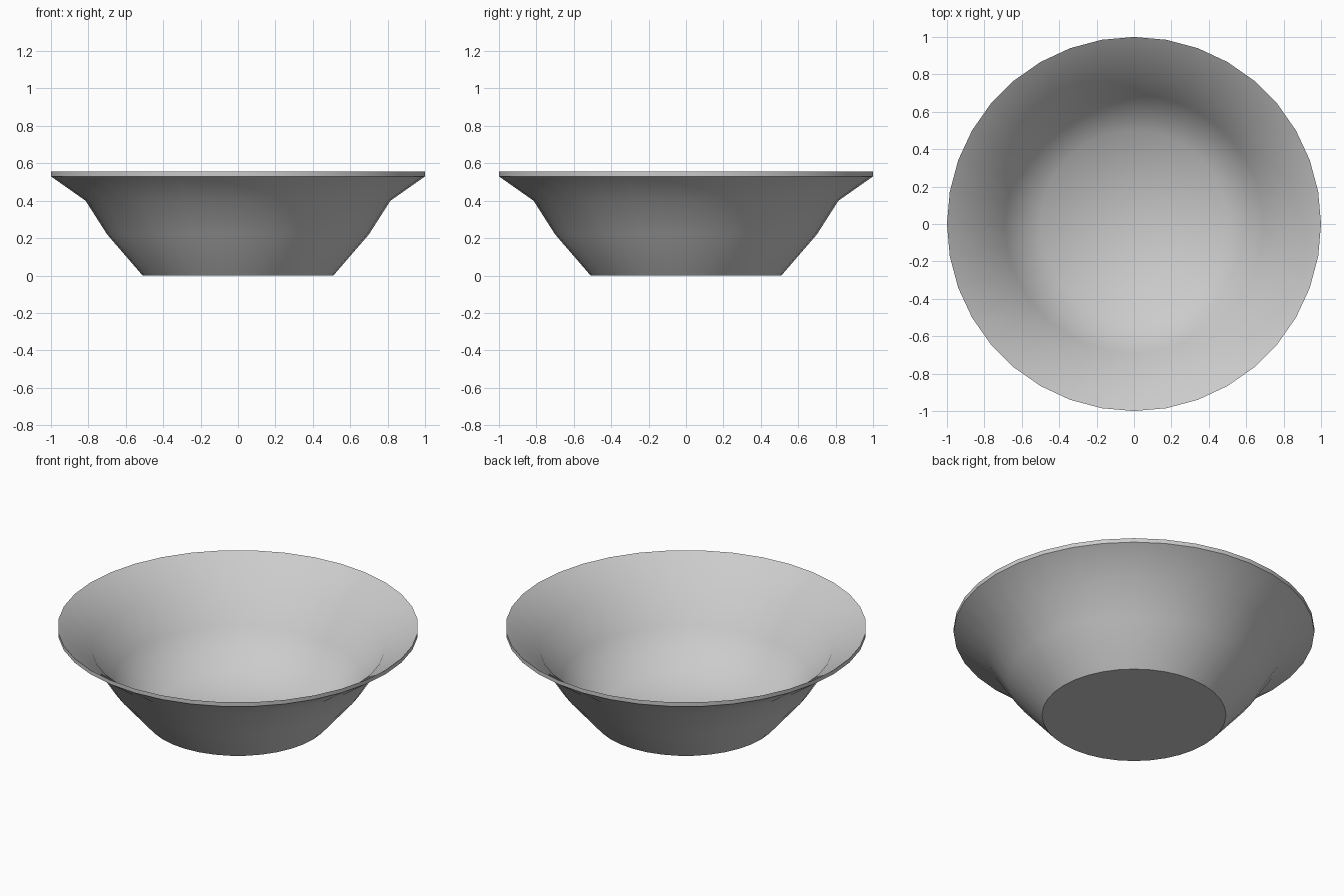
import bpy
import bmesh
from math import cos, sin, pi

cube = bpy.data.objects.get("Cube")
if cube:
    bpy.data.objects.remove(cube, do_unlink=True)

SIDES = 36
# Radius and height pairs from the foot up to the lip, then down the inside
OUTER = [(0.51, 0.0), (0.70, 0.22), (0.815, 0.40), (1.0, 0.53)]
INNER = [(1.0, 0.555), (0.81, 0.42), (0.69, 0.235), (0.50, 0.012)]

grey = bpy.data.materials.new("plain_grey")
grey.use_nodes = True
colour = (0.6, 0.6, 0.6, 1)
grey.diffuse_color = colour
grey.node_tree.nodes["Principled BSDF"].inputs["Base Color"].default_value = colour

bm = bmesh.new()


def ring(radius, height):
    return [bm.verts.new((radius * cos(2 * pi * i / SIDES),
                          radius * sin(2 * pi * i / SIDES), height))
            for i in range(SIDES)]


# Thin wall, outside and inside joined at the lip
rings = [ring(r, z) for r, z in OUTER + INNER]
for a, b in zip(rings, rings[1:]):
    for i in range(SIDES):
        j = (i + 1) % SIDES
        bm.faces.new((a[i], a[j], b[j], b[i]))

# Flat underside and inner floor
bm.faces.new(rings[0][::-1])
centre = bm.verts.new((0, 0, INNER[-1][1]))
for i in range(SIDES):
    bm.faces.new((rings[-1][i], rings[-1][(i + 1) % SIDES], centre))

# Smooth surfaces with crisp foot and lip edges
for face in bm.faces:
    face.smooth = True
for k in (0, len(OUTER) - 1, len(OUTER)):
    for i in range(SIDES):
        bm.edges.get((rings[k][i], rings[k][(i + 1) % SIDES])).smooth = False

mesh = bpy.data.meshes.new("bowl")
bm.to_mesh(mesh)
bm.free()
mesh.materials.append(grey)
bowl = bpy.data.objects.new("bowl", mesh)
bpy.context.collection.objects.link(bowl)
